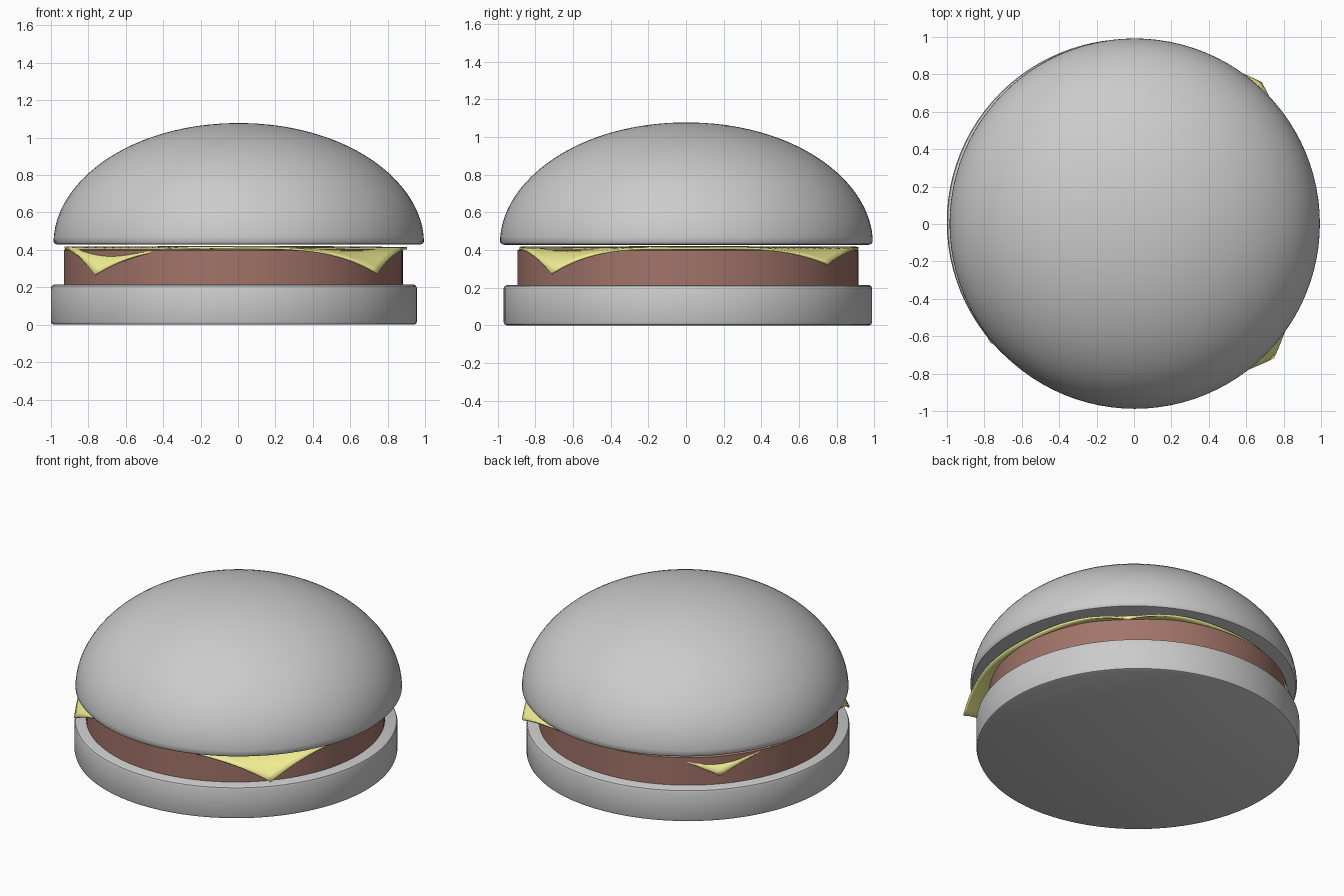
import bpy, bmesh, math

if "Cube" in bpy.data.objects:
    bpy.data.objects.remove(bpy.data.objects["Cube"])


def lathe(name, profile, centre, steps=96):
    """Spin an (r, z) profile into a closed round solid."""
    bm = bmesh.new()
    verts = [bm.verts.new((r, 0, z)) for r, z in profile]
    edges = [bm.edges.new(p) for p in zip(verts, verts[1:])]
    bmesh.ops.spin(bm, geom=verts + edges, cent=(0, 0, 0), axis=(0, 0, 1),
                   angle=math.tau, steps=steps, use_duplicate=False)
    bmesh.ops.remove_doubles(bm, verts=bm.verts, dist=1e-5)
    bmesh.ops.recalc_face_normals(bm, faces=bm.faces)
    return finish(name, bm, centre)


def finish(name, bm, centre=(0, 0)):
    mesh = bpy.data.meshes.new(name)
    bm.to_mesh(mesh)
    bm.free()
    obj = bpy.data.objects.new(name, mesh)
    obj.location = (*centre, 0)
    bpy.context.collection.objects.link(obj)
    bpy.ops.object.select_all(action='DESELECT')
    obj.select_set(True)
    bpy.context.view_layer.objects.active = obj
    bpy.ops.object.shade_smooth_by_angle(angle=math.radians(40))
    return obj


def paint(obj, name, rgb):
    mat = bpy.data.materials.new(name)
    mat.diffuse_color = (*rgb, 1)
    mat.use_nodes = True
    mat.node_tree.nodes["Principled BSDF"].inputs["Base Color"].default_value = mat.diffuse_color
    obj.data.materials.append(mat)


# Bottom bun: flat disc with softened rims
lathe("bottom_bun", [(0, 0), (0.962, 0), (0.974, 0.005), (0.979, 0.018),
                     (0.979, 0.195), (0.974, 0.208), (0.962, 0.214), (0, 0.214)],
      (-0.022, 0.01))

# Patty
patty = lathe("patty", [(0, 0.205), (0.906, 0.205), (0.906, 0.398),
                        (0.898, 0.404), (0, 0.404)], (-0.025, 0.01))
paint(patty, "patty_brown", (0.36, 0.175, 0.14))

# Top bun: rounded lower lip and superelliptic dome
dome = [(0, 0.428), (0.965, 0.428), (0.982, 0.432), (0.99, 0.443)]
for i in range(1, 33):
    a = math.pi / 2 * i / 32
    dome.append((0.99 * max(math.cos(a), 0) ** 0.98 if i < 32 else 0,
                 0.443 + 0.635 * math.sin(a) ** 1.04))
lathe("top_bun", dome, (0.004, 0.002))

# Cheese slice: bulging square sheet whose corners droop over the patty
tips = {(-1, -1): (-0.765, -0.63, 0.265), (1, -1): (0.745, -0.715, 0.27),
        (1, 1): (0.68, 0.755, 0.32), (-1, 1): (-0.71, 0.65, 0.28)}
N = 48
bm = bmesh.new()
grid = []
for j in range(N + 1):
    for i in range(N + 1):
        u, v = 2 * i / N - 1, 2 * j / N - 1
        x = y = drop = 0
        for (su, sv), (tx, ty, tz) in tips.items():
            w = (1 + su * u) * (1 + sv * v) / 4
            x += w * tx
            y += w * ty
            # droop concentrated close to each corner
            near = max(0, su * u) * max(0, sv * v)
            drop += (0.414 - tz) * near ** 3.2
        # edges bow outwards between the corners
        x += 0.19 * u * (1 - v * v)
        y += 0.21 * v * (1 - u * u)
        ripple = 0.006 * math.sin(4 * u + 1) * math.cos(4 * v) * max(abs(u), abs(v))
        grid.append(bm.verts.new((x, y, 0.414 - drop + ripple)))
for j in range(N):
    for i in range(N):
        a = j * (N + 1) + i
        bm.faces.new([grid[k] for k in (a, a + 1, a + N + 2, a + N + 1)])
cheese = finish("cheese_slice", bm)
paint(cheese, "cheese_yellow", (0.9, 0.88, 0.3))
thick = cheese.modifiers.new("thickness", 'SOLIDIFY')
thick.thickness = 0.012
thick.offset = 0
